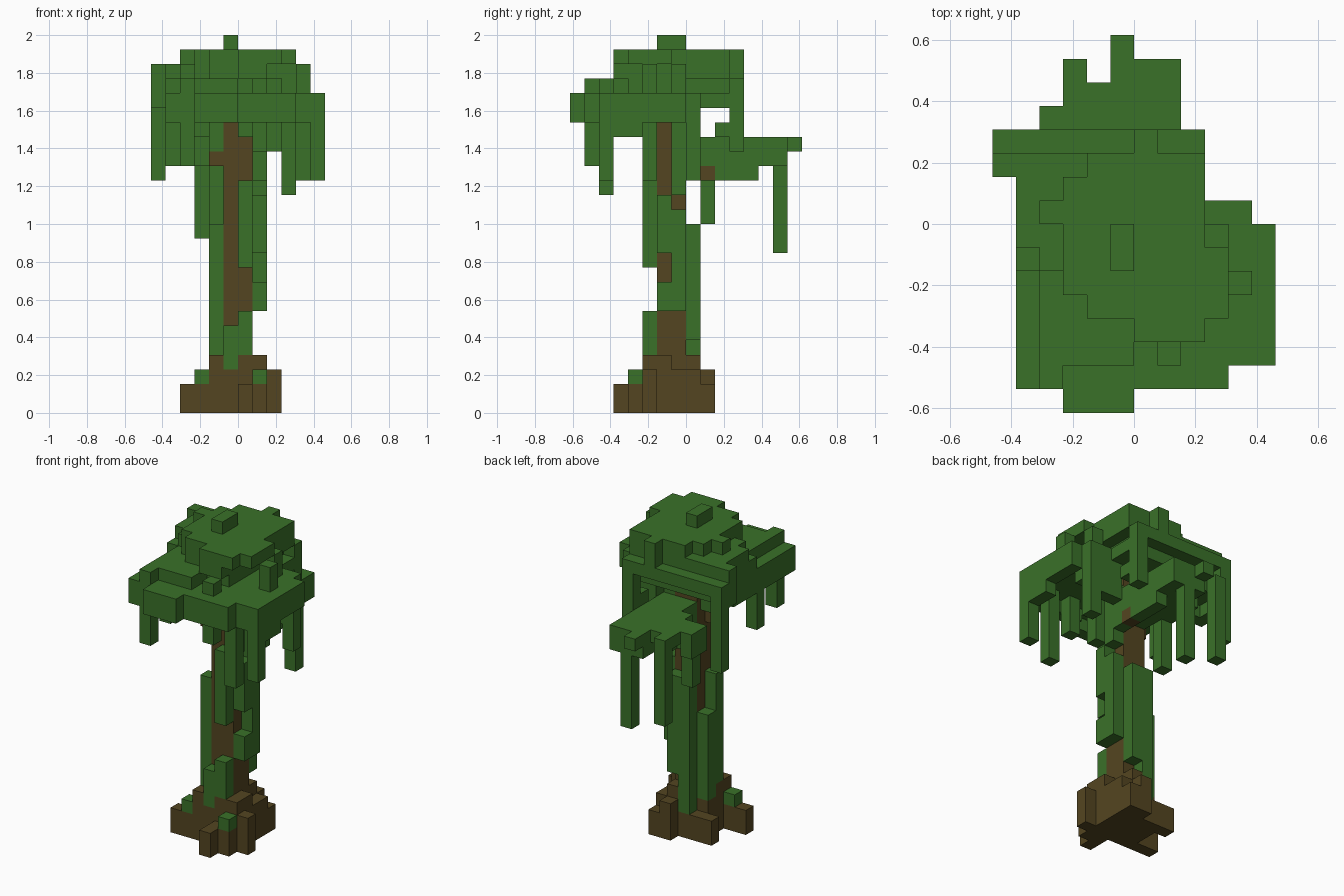
import bpy, bmesh

if "Cube" in bpy.data.objects:
    bpy.data.objects.remove(bpy.data.objects["Cube"], do_unlink=True)

UNIT = 1 / 13          # edge of one block
WEST = -6              # block column of the first character in a plan row


def material(name, rgb):
    m = bpy.data.materials.new(name)
    m.use_nodes = True
    colour = (*rgb, 1)
    m.diffuse_color = colour
    bsdf = m.node_tree.nodes["Principled BSDF"]
    bsdf.inputs["Base Color"].default_value = colour
    bsdf.inputs["Roughness"].default_value = 1
    return m


leaf = material("leaf_green", (.042, .165, .022))
bark = material("bark_brown", (.088, .06, .015))

owner = {}             # block -> part name
parts = {}             # part name -> material


def box(part, xs, ys, zs):
    """Claim the free blocks of a box for a part."""
    for x in range(*xs):
        for y in range(*ys):
            for z in range(*zs):
                owner.setdefault((x, y, z), part)


def column(part, x, y, bottom, top):
    box(part, (x, x + 1), (y, y + 1), (bottom, top))


def plan(rows, back):
    """Read a plan drawn from the back row to the front row."""
    return {(WEST + i, back - j): c
            for j, row in enumerate(rows.split())
            for i, c in enumerate(row) if c != "."}


# Root mound: letters give the height
parts["root_mound"] = bark
mound = plan("""
......ba....
...aaacb....
....bccb....
....cccc....
..aacbccb...
......aa....
......a.....""", 1)
for (x, y), c in mound.items():
    column("root_mound", x, y, 0, {"a": 2, "b": 3, "c": 4}[c])

# Trunk and its short branches
parts["trunk"] = bark
box("trunk", (-1, 1), (-2, 0), (3, 21))
column("trunk", 1, 1, 16, 17)
column("trunk", -2, -2, 17, 18)

# Moss on the roots
parts["moss"] = leaf
column("moss", -3, -3, 2, 3)
column("moss", 1, -4, 2, 3)

# Vines climbing the trunk
parts["trunk_vines"] = leaf
for x, y, bottom, top in (
        (-1, -3, 3, 6), (0, -3, 4, 7), (0, -3, 10, 16), (0, -3, 19, 21),
        (-2, -2, 4, 13), (-2, -2, 18, 20), (-2, -1, 3, 10),
        (-3, 0, 19, 21), (1, -3, 16, 20),
        (1, -1, 7, 14), (1, -1, 15, 20), (1, -2, 7, 9), (1, -2, 11, 15),
        (-1, 0, 2, 13), (0, 0, 5, 13)):
    column("trunk_vines", x, y, bottom, top)

# Crown: letters give the top of each stack (rim, middle, high, top, bump);
# n and o are a thick and a thin overhang of the top slab above the rim
parts["crown"] = leaf
crown = plan("""
mmmmmmtmm...
hhhhttttn...
.hhtttttn...
.httttttnrr.
.hhttbttnhrr
.mhttbttoorr
.rmtttttoohr
.rmmttttoorr
.rmmmmnnorrr
.rmmmmrmrrrr
.rmrrrrrrr..
...rrr......""", 3)
for (x, y), c in crown.items():
    sides = ((x + 1, y), (x - 1, y), (x, y + 1), (x, y - 1))
    edge = y < 1 and any(s not in crown for s in sides)
    tops = {"r": 22, "m": 23, "h": 24, "t": 25, "b": 26, "n": 22, "o": 22}
    column("crown", x, y, 22 if y == 3 else 20 if edge else 21, tops[c])
    if c in "no":
        column("crown", x, y, 23 if c == "n" else 24, 25)
box("crown", (2, 4), (-2, 0), (20, 21))
box("crown", (2, 4), (0, 1), (18, 21))

# Low rear bough: letters give the underside
parts["rear_bough"] = leaf
bough = plan("""
.....a......
...b.bbb....
...aabbb....
..babbbc....
..bbbbbc....
....bbbc....
.....bbb....
.....bbc....""", 7)
for (x, y), c in bough.items():
    column("rear_bough", x, y, {"a": 18, "b": 17, "c": 16}[c], 19)
column("rear_bough", 2, 3, 18, 22)
column("rear_bough", 2, 2, 19, 20)

# Hanging strands
parts["hanging_strands"] = leaf
for x, y, bottom, top in (
        (5, -6, 16, 20), (3, -6, 15, 21), (4, 0, 16, 20), (1, -6, 18, 21),
        (-4, -7, 17, 20), (-5, -3, 17, 20), (-6, 3, 16, 22),
        (0, 6, 11, 17), (-3, 6, 12, 17), (-2, 1, 13, 17)):
    column("hanging_strands", x, y, bottom, top)
box("hanging_strands", (5, 6), (-5, -3), (19, 20))


# One mesh per part, with only the exposed block faces
def face_corners(cell, axis, step):
    u, v = (axis + 1) % 3, (axis + 2) % 3
    ring = [(0, 0), (1, 0), (1, 1), (0, 1)]
    for a, b in ring if step > 0 else ring[::-1]:
        p = list(cell)
        p[axis] += step > 0
        p[u] += a
        p[v] += b
        yield tuple(p)


for name, mat in parts.items():
    bm = bmesh.new()
    corners = {}
    for cell in [c for c, part in owner.items() if part == name]:
        for axis in range(3):
            for step in (-1, 1):
                beside = list(cell)
                beside[axis] += step
                if tuple(beside) in owner:
                    continue
                ring = []
                for p in face_corners(cell, axis, step):
                    if p not in corners:
                        corners[p] = bm.verts.new([n * UNIT for n in p])
                    ring.append(corners[p])
                bm.faces.new(ring)
    mesh = bpy.data.meshes.new(name)
    bm.to_mesh(mesh)
    bm.free()
    mesh.materials.append(mat)
    bpy.context.collection.objects.link(bpy.data.objects.new(name, mesh))
